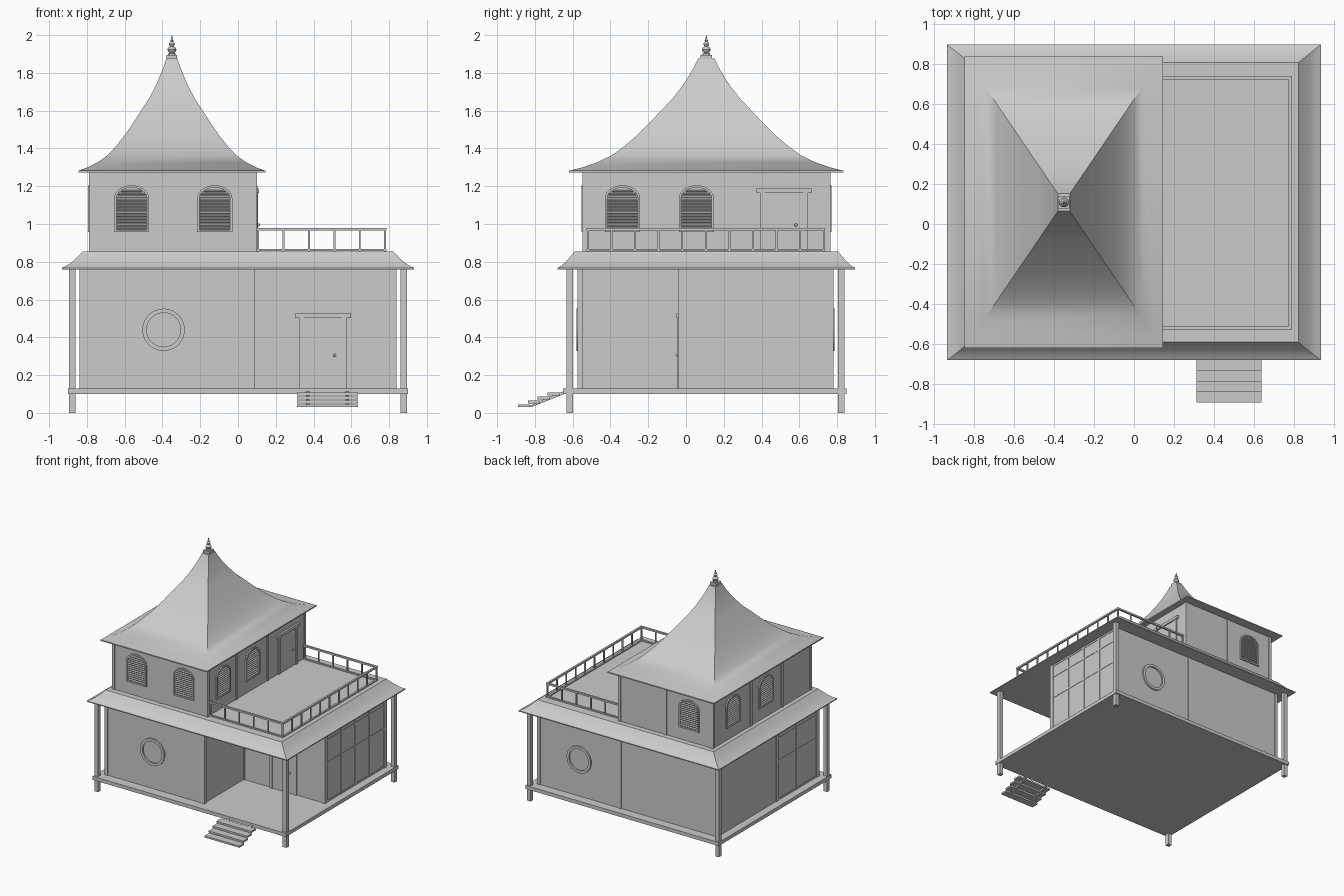
import bpy, bmesh, math
from mathutils import Matrix, Vector

if "Cube" in bpy.data.objects:
    bpy.data.objects.remove(bpy.data.objects["Cube"])

ID = Matrix.Identity(4)


def make(name, bm, smooth=False):
    bmesh.ops.recalc_face_normals(bm, faces=bm.faces)
    me = bpy.data.meshes.new(name)
    bm.to_mesh(me)
    bm.free()
    ob = bpy.data.objects.new(name, me)
    bpy.context.collection.objects.link(ob)
    if smooth:
        bpy.ops.object.select_all(action='DESELECT')
        ob.select_set(True)
        bpy.context.view_layer.objects.active = ob
        bpy.ops.object.shade_smooth_by_angle(angle=math.radians(35))
    return ob


def box(bm, x0, x1, y0, y1, z0, z1, M=ID, tilt=0):
    c = Vector(((x0 + x1) / 2, (y0 + y1) / 2, (z0 + z1) / 2))
    S = Matrix.Diagonal((x1 - x0, y1 - y0, z1 - z0, 1))
    bmesh.ops.create_cube(bm, size=1, matrix=M @ Matrix.Translation(c) @ Matrix.Rotation(tilt, 4, 'X') @ S)


def boxes(name, items):
    bm = bmesh.new()
    for it in items:
        box(bm, *it)
    return make(name, bm)


def loft(bm, loops, closed_ends=True):
    rows = [[bm.verts.new(p) for p in lp] for lp in loops]
    n = len(rows[0])
    pairs = list(zip(rows, rows[1:])) + ([] if closed_ends else [(rows[-1], rows[0])])
    for a, b in pairs:
        for i in range(n):
            bm.faces.new((a[i], a[(i + 1) % n], b[(i + 1) % n], b[i]))
    if closed_ends:
        bm.faces.new(rows[0])
        bm.faces.new(rows[-1])


def rect_roof(name, cx, cy, sections):
    bm = bmesh.new()
    loft(bm, [[(cx + sx * hx, cy + sy * hy, z) for sx, sy in ((-1, -1), (1, -1), (1, 1), (-1, 1))]
              for hx, hy, z in sections])
    return make(name, bm, True)


def ring(bm, outer, inner, depth, M):
    """Frame between two outlines in the wall plane; local -y points out of the wall."""
    loft(bm, [[M @ Vector((u, d, z)) for u, z in pts]
              for pts, d in ((outer, .01), (outer, -depth), (inner, -depth), (inner, .01))], False)


def wall_frame(side, x=0, y=0):
    turn = {'front': 0, 'right': 1, 'back': 2, 'left': 3}[side]
    return Matrix.Translation((x, y, 0)) @ Matrix.Rotation(turn * math.pi / 2, 4, 'Z')


def arch(half, z0, spring, rise, n=14):
    return [(-half, z0), (half, z0)] + [(half * math.cos(math.pi * i / n),
                                         spring + rise * math.sin(math.pi * i / n)) for i in range(n + 1)]


def arched_window(name, M):
    bm = bmesh.new()
    ring(bm, arch(.093, .957, 1.135, .07), arch(.081, .969, 1.135, .058), .01, M)
    make(name + "_frame", bm, True)
    bm = bmesh.new()
    for i in range(13):
        z = .978 + i * .0165
        t = max(0, z - 1.13) / .063
        w = .082 * math.sqrt(max(.05, 1 - t * t))
        box(bm, -w, w, -.008, .006, z - .003, z + .003, M, math.radians(35))
    make(name + "_louvres", bm)


def door(name, M, z0, z1):
    bm = bmesh.new()
    box(bm, -.105, .105, -.006, .01, z0, z1, M)
    for s in (-1, 1):
        box(bm, s * .113 - .012, s * .113 + .012, -.012, .01, z0, z1, M)
    box(bm, -.148, .148, -.016, .01, z1 - .002, z1 + .022, M)
    make(name, bm)
    bm = bmesh.new()
    bmesh.ops.create_uvsphere(bm, u_segments=10, v_segments=6, radius=.008,
                              matrix=M @ Matrix.Translation((.062, -.014, z0 + .175 if z0 < .5 else z0 + .14)))
    make(name + "_knob", bm, True)


def round_window(name, M):
    bm = bmesh.new()
    circ = lambda r: [(r * math.cos(a * math.tau / 40), .44 + r * math.sin(a * math.tau / 40)) for a in range(40)]
    ring(bm, circ(.112), circ(.09), .012, M)
    make(name, bm, True)


def lattice(name, M, u0, u1, cols):
    """Sliding screen: stiles, a top, middle and bottom rail."""
    bm = bmesh.new()
    for i in range(cols + 1):
        u = u0 + (u1 - u0) * i / cols
        box(bm, u - .008, u + .008, -.004, .008, .13, .76, M)
    for z in (.138, .46, .65, .75):
        box(bm, u0, u1, -.003, .008, z - .007, z + .007, M)
    make(name, bm)


# Platform and corner posts
boxes("platform", [(-.9, .9, -.65, .85, .1, .13)])
for nx, x in (("left", -.877), ("right", .877)):
    for ny, y in (("front", -.616), ("back", .822)):
        boxes(f"{ny}_{nx}_post", [(x - .017, x + .017, y - .017, y + .017, 0, .77)])

# Ground floor: L-shaped walls around the porch, with timber posts
I = .006
boxes("ground_floor_walls", [(-.84 + I, .085 - I, -.574 + I, .78 - I, .13, .762),
                             (.06, .84 - I, -.04 + I, .78 - I, .13, .762)])
corner = lambda x, y, z0, z1, w=.028: (x, x + w, y, y + w, z0, z1)
boxes("ground_floor_timbers", [corner(x, y, .13, .762) for x, y in (
    (-.84, -.574), (.06, -.574), (.812, -.04), (.812, .752), (-.84, .752), (.06, .752), (-.84, -.04), (.06, -.04))])

lattice("right_screen", wall_frame('right', .834), -.012, .752, 4)
lattice("left_screen", wall_frame('left', -.834), .012, .546, 2)
round_window("front_round_window", wall_frame('front', -.394, -.568))
round_window("back_round_window", wall_frame('back', .45, .774))
door("porch_door", wall_frame('front', .45, -.034), .13, .505)

# Porch steps
treads = [(.312, .635, -.89 + i * .0525, -.828 + i * .0525, .03 + i * .021, .045 + i * .021) for i in range(4)]
boxes("step_treads", treads)
bm = bmesh.new()
for x in (.36, .57):
    loft(bm, [[(x + d, y, z) for y, z in ((-.845, .03), (-.82, .03), (-.645, .1), (-.645, .115), (-.69, .1))]
              for d in (0, .018)])
make("step_stringers", bm)

# Skirt roof with the terrace deck on top
CY = .1075
rect_roof("lower_roof", 0, CY, [(.932, .787, .76), (.932, .787, .768), (.905, .766, .78), (.875, .742, .802),
                                (.845, .718, .83), (.82, .697, .855)])

# Terrace railing
rx, ry0, ry1 = .779, -.519, .729
items = []
for z0, z1 in ((.858, .868), (.966, .98)):
    items += [(.1, rx + .008, y - .008, y + .008, z0, z1) for y in (ry0, ry1)]
    items += [(rx - .008, rx + .008, ry0, ry1, z0, z1)]
for i in range(6):
    x = .107 + (rx - .107) * i / 5
    items += [(x - .005, x + .005, y - .005, y + .005, .855, .97) for y in (ry0, ry1)]
for i in range(1, 10):
    y = ry0 + (ry1 - ry0) * i / 10
    items.append((rx - .005, rx + .005, y - .005, y + .005, .855, .97))
boxes("terrace_railing", items)

# Upper floor walls and timbers
X0, X1, Y0, Y1 = -.79, .1, -.548, .765
boxes("upper_floor_walls", [(X0 + I, X1 - I, Y0 + I, Y1 - I, .85, 1.28)])
w = .024
spots = [(x, y) for x in (X0, X1 - w) for y in (Y0, -.168, .245, Y1 - w)]
spots += [(-.355, y) for y in (Y0, Y1 - w)]
boxes("upper_floor_timbers", [corner(x, y, .85, 1.28, w) for x, y in spots])

for i, x in enumerate((-.563, -.123)):
    arched_window(f"front_window_{i + 1}", wall_frame('front', x, Y0 + I))
for i, y in enumerate((-.336, .055)):
    arched_window(f"right_window_{i + 1}", wall_frame('right', X1 - I, y))
for i, y in enumerate((.5, .06)):
    arched_window(f"left_window_{i + 1}", wall_frame('left', X0 + I, y))
arched_window("back_window", wall_frame('back', -.563, Y1 - I))
door("terrace_door", wall_frame('right', X1 - I, .52), .855, 1.166)

# Concave tower roof, cap and finial
prof = [(1, 1.272), (1, 1.282), (.9, 1.3), (.79, 1.328), (.69, 1.363), (.6, 1.41), (.51, 1.466), (.42, 1.53),
        (.33, 1.6), (.25, 1.66), (.18, 1.725), (.13, 1.78), (.09, 1.83), (.06, 1.875)]
rect_roof("tower_roof", -.35, CY, [(.495 * t, .727 * t, z) for t, z in prof])
boxes("tower_cap", [(-.378, -.322, CY - .03, CY + .03, 1.85, 1.896)])
bm = bmesh.new()
loft(bm, [[(-.35 + r * math.cos(a * math.tau / 16), CY + r * math.sin(a * math.tau / 16), z) for a in range(16)]
          for r, z in ((.02, 1.894), (.02, 1.902), (.012, 1.906), (.021, 1.915), (.024, 1.924), (.019, 1.934),
                       (.009, 1.94), (.014, 1.947), (.016, 1.953), (.012, 1.96), (.006, 1.965), (.009, 1.971),
                       (.005, 1.98), (.001, 2.0))])
make("finial", bm, True)
